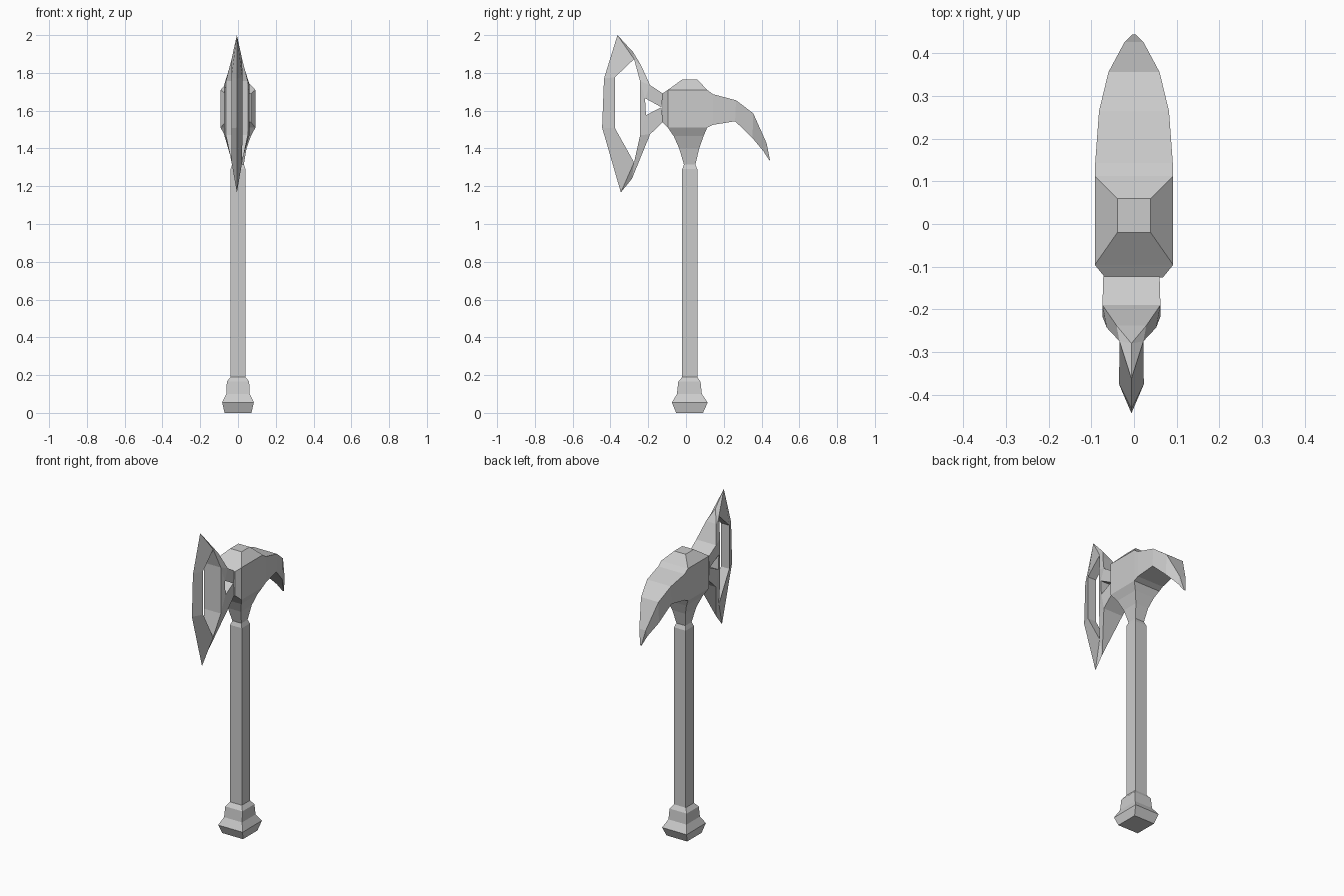
import bpy, bmesh

if "Cube" in bpy.data.objects:
    bpy.data.objects.remove(bpy.data.objects["Cube"])


def finish(name, bm):
    bmesh.ops.remove_doubles(bm, verts=bm.verts, dist=0.0005)
    bmesh.ops.recalc_face_normals(bm, faces=bm.faces)
    me = bpy.data.meshes.new(name)
    bm.to_mesh(me)
    bm.free()
    ob = bpy.data.objects.new(name, me)
    bpy.context.collection.objects.link(ob)
    return ob


def loft(bm, rings, skip=(), start=False, end=False):
    """Skin four-cornered rings, leaving out any (segment, side) in skip."""
    vs = [[bm.verts.new(p) for p in r] for r in rings]
    for s, (a, b) in enumerate(zip(vs, vs[1:])):
        for i in range(4):
            if (s, i) not in skip:
                j = (i + 1) % 4
                bm.faces.new((a[i], a[j], b[j], b[i]))
    if start:
        bm.faces.new(vs[0][::-1])
    if end:
        bm.faces.new(vs[-1])


def level(z, h, y0, y1):
    """Horizontal rectangle at height z."""
    return [(-h, y0, z), (h, y0, z), (h, y1, z), (-h, y1, z)]


def upright(h, yb, zb, yt, zt):
    """Cross-section with a bottom edge and a top edge."""
    return [(-h, yb, zb), (h, yb, zb), (h, yt, zt), (-h, yt, zt)]


# Pommel
bm = bmesh.new()
loft(bm, [level(0, .071, -.052, .09), level(.055, .084, -.075, .115),
          level(.10, .062, -.048, .084), level(.165, .059, -.041, .077),
          level(.19, .04, -.02, .06)], start=True)
finish("pommel", bm)

# Square handle
bm = bmesh.new()
loft(bm, [level(.19, .04, -.02, .06), level(1.29, .04, -.02, .06),
          level(1.315, .031, -.011, .05)])
finish("handle", bm)

# Head: front block and curved beak, then flared neck and crown
bm = bmesh.new()
loft(bm, [upright(.068, -.125, 1.54, -.125, 1.69),
          upright(.092, -.096, 1.51, -.096, 1.71),
          upright(.092, .112, 1.51, .112, 1.71),
          upright(.091, .143, 1.525, .143, 1.687),
          upright(.082, .26, 1.544, .265, 1.655),
          upright(.06, .352, 1.455, .356, 1.586),
          upright(.022, .41, 1.385, .427, 1.427),
          upright(.005, .443, 1.335, .444, 1.34)],
     skip={(1, 0), (1, 2)}, start=True, end=True)
loft(bm, [level(1.315, .031, -.011, .05), level(1.40, .045, -.036, .07),
          level(1.465, .068, -.065, .093), level(1.51, .092, -.096, .112)])
loft(bm, [level(1.71, .092, -.096, .112), level(1.765, .039, -.02, .06)],
     end=True)
finish("head", bm)

# Blade outline and openings: (y, z, half thickness)
P = dict(
    T=(-.363, 2.0, 0), F1=(-.434, 1.77, 0), F2=(-.444, 1.51, 0),
    B=(-.345, 1.167, 0), b1=(-.286, 1.24, 0), b2=(-.19, 1.475, .068),
    b3=(-.122, 1.54, .066), t3=(-.122, 1.69, .066), t2=(-.19, 1.735, .068),
    t1=(-.238, 1.84, .035), t0=(-.28, 1.91, 0),
    h1=(-.376, 1.777, .029), h2=(-.376, 1.507, .029), h3=(-.275, 1.326, .028),
    h4=(-.243, 1.47, .058), h5=(-.243, 1.756, .058), h6=(-.275, 1.873, .028),
    s1=(-.217, 1.666, .068), s2=(-.13, 1.618, .066), s3=(-.212, 1.576, .068))
FACES = ["T F1 h1 h6", "F1 F2 h2 h1", "F2 B h3 h2", "B b1 h3", "b1 b2 h4 h3",
         "h4 b2 s3", "b2 b3 s2 s3", "h4 s3 s1 h5", "h5 s1 t2", "s1 s2 t3 t2",
         "h5 t2 t1 h6", "h6 t1 t0", "h6 t0 T"]

# Blade: both cheeks, with walls around every open edge
bm = bmesh.new()
cheek = [{k: bm.verts.new((s * h - .006, y, z)) for k, (y, z, h) in P.items()}
         for s in (1, -1)]
edges = []
for f in FACES:
    ks = f.split()
    for c in cheek:
        bm.faces.new([c[k] for k in ks])
    edges += list(zip(ks, ks[1:] + ks[:1]))
for a, b in edges:
    if (b, a) not in edges:
        bm.faces.new((cheek[0][a], cheek[0][b], cheek[1][b], cheek[1][a]))
finish("blade", bm)
